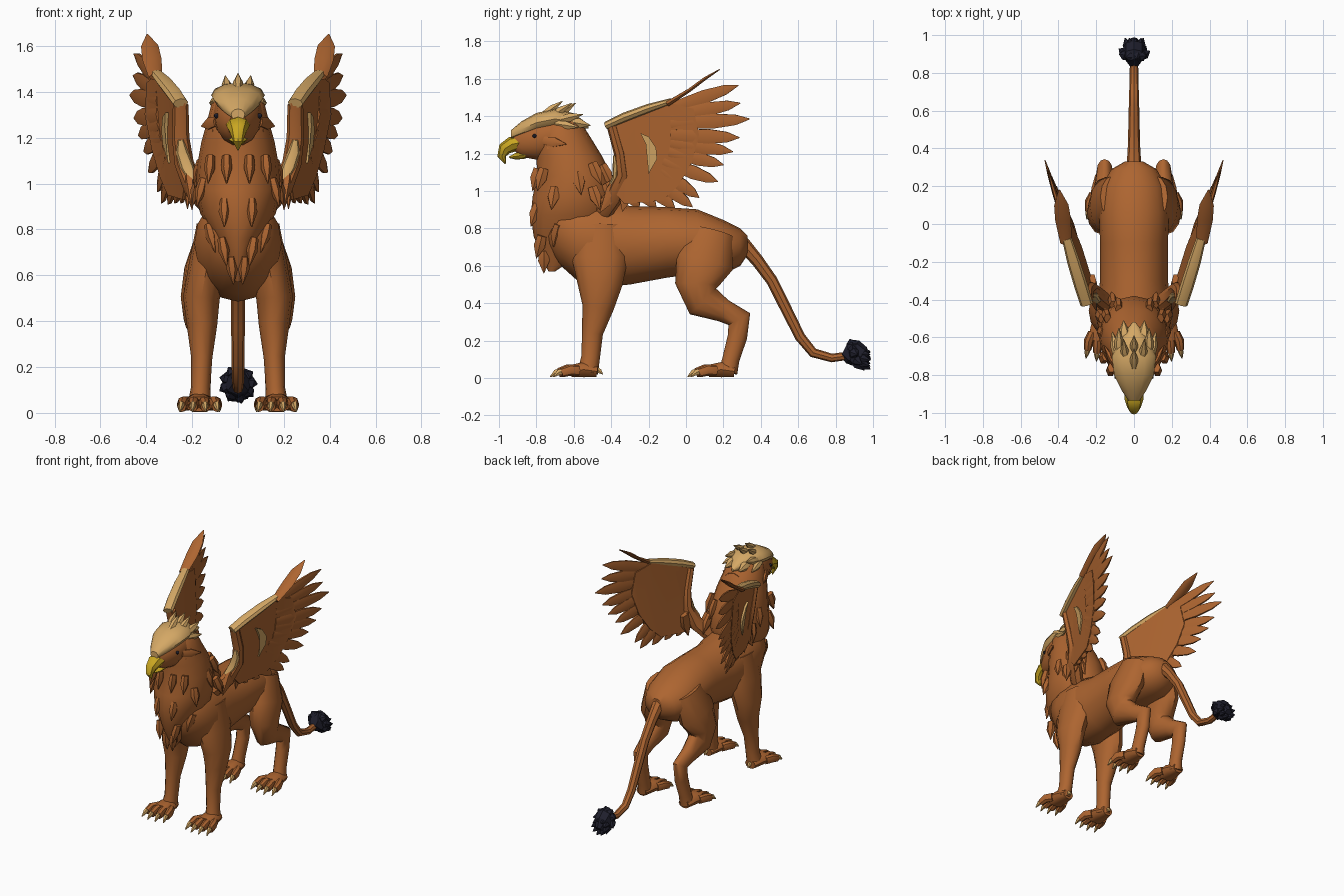
import bpy, bmesh, math
from mathutils import Vector


def material(name, rgb):
    m = bpy.data.materials.new(name)
    m.diffuse_color = (*rgb, 1)
    return m


BROWN = material("brown fur", (0.42, 0.13, 0.03))
TAN = material("pale feather", (0.66, 0.39, 0.13))
YELLOW = material("yellow beak", (0.58, 0.38, 0.015))
DARK = material("dark tuft", (0.014, 0.014, 0.026))
X, Y, Z = Vector((1, 0, 0)), Vector((0, 1, 0)), Vector((0, 0, 1))


def loft(bm, pts, sides=12, axis=None, lateral=X):
    """Skin elliptical rings; each point is (x, y, z, lateral radius, other radius)."""
    rings = []
    for i, p in enumerate(pts):
        c = Vector(p[:3])
        t = axis or (Vector(pts[min(i + 1, len(pts) - 1)][:3])
                     - Vector(pts[max(i - 1, 0)][:3])).normalized()
        ref = lateral if abs(t.dot(lateral)) < 0.95 else Z
        u = (ref - t * ref.dot(t)).normalized()
        v = t.cross(u)
        rings.append([bm.verts.new(c + u * p[3] * math.cos(k * math.tau / sides)
                                   + v * p[4] * math.sin(k * math.tau / sides))
                      for k in range(sides)])
    for r, q in zip(rings, rings[1:]):
        for k in range(sides):
            n = (k + 1) % sides
            bm.faces.new((r[k], r[n], q[n], q[k]))
    bm.faces.new(rings[0])
    bm.faces.new(rings[-1])


def spike(bm, base, tip, r, flat=1.0, lateral=X):
    b, t = Vector(base), Vector(tip)
    m = b.lerp(t, 0.45)
    loft(bm, [(*b, r * flat * 0.8, r * 0.8), (*m, r * flat, r), (*t, 0.002, 0.002)],
         6, lateral=lateral)


def finish(bm, name, mat, mirror=False, angle=40):
    bmesh.ops.recalc_face_normals(bm, faces=bm.faces)
    me = bpy.data.meshes.new(name)
    bm.to_mesh(me)
    bm.free()
    me.materials.append(mat)
    me.polygons.foreach_set("use_smooth", [True] * len(me.polygons))
    me.set_sharp_from_angle(angle=math.radians(angle))
    ob = bpy.data.objects.new(name, me)
    bpy.context.collection.objects.link(ob)
    if mirror:
        ob.modifiers.new("Mirror", "MIRROR").use_mirror_merge = False
    return ob


def tube(name, pts, mat, mirror=False, sides=12, axis=None):
    bm = bmesh.new()
    loft(bm, pts, sides, axis)
    finish(bm, name, mat, mirror)


# Torso, rump to breast
tube("torso", [(0, y, z, a, b) for y, z, a, b in (
    (.33, .71, .05, .05), (.29, .70, .12, .10), (.2, .70, .17, .145),
    (.06, .73, .185, .172), (-.1, .725, .18, .188), (-.3, .71, .18, .21),
    (-.45, .72, .195, .235), (-.58, .74, .19, .22), (-.68, .78, .15, .17),
    (-.74, .80, .08, .10))], BROWN, sides=16, axis=Y)

# Neck and tapering breast bib: height, front y, back y, half width
tube("neck", [(0, (f + b) / 2, z, w, (b - f) / 2) for z, f, b, w in (
    (.57, -.735, -.70, .01), (.65, -.775, -.58, .05), (.76, -.815, -.45, .10),
    (.87, -.83, -.39, .165), (.97, -.82, -.38, .185), (1.08, -.795, -.40, .178),
    (1.18, -.80, -.445, .16), (1.27, -.80, -.50, .135), (1.35, -.78, -.55, .115),
    (1.40, -.74, -.60, .07))], BROWN, sides=16, axis=Z)

# Head and pale crown
tube("head", [(0, y, z, a, b) for y, z, a, b in (
    (-.92, 1.265, .035, .05), (-.88, 1.265, .06, .085), (-.8, 1.28, .098, .115),
    (-.7, 1.30, .112, .12), (-.6, 1.29, .11, .10), (-.53, 1.26, .07, .06))],
    BROWN, sides=14, axis=Y)
tube("crown", [(0, y, z, a, b) for y, z, a, b in (
    (-.52, 1.345, .008, .01), (-.6, 1.37, .07, .045), (-.7, 1.385, .117, .055),
    (-.8, 1.365, .105, .052), (-.88, 1.33, .066, .042), (-.935, 1.30, .03, .025))],
    TAN, axis=Y)
bm = bmesh.new()
spike(bm, (0, -.76, 1.41), (0, -.66, 1.48), .022)
spike(bm, (0, -.68, 1.41), (0, -.59, 1.47), .022)
for s in (-1, 1):
    spike(bm, (.045 * s, -.72, 1.40), (.055 * s, -.61, 1.47), .022)
    spike(bm, (.08 * s, -.68, 1.38), (.08 * s, -.55, 1.41), .025)
    spike(bm, (.05 * s, -.62, 1.37), (.055 * s, -.51, 1.35), .03)
    spike(bm, (.09 * s, -.70, 1.36), (.115 * s, -.57, 1.34), .025)
finish(bm, "crest_feathers", TAN)

# Hooked beak, upper and lower
tube("upper_beak", [(0, -.88, 1.26, .052, .035), (0, -.93, 1.25, .05, .042),
                    (0, -.97, 1.225, .036, .036), (0, -.985, 1.185, .022, .024),
                    (0, -.965, 1.145, .003, .003)], YELLOW, sides=8)
tube("lower_beak", [(0, -.86, 1.195, .042, .022), (0, -.91, 1.185, .03, .018),
                    (0, -.945, 1.18, .004, .004)], YELLOW, sides=8)

# Small dark eyes and cheek tufts
bm = bmesh.new()
bmesh.ops.create_uvsphere(bm, u_segments=8, v_segments=6, radius=.011)
bmesh.ops.translate(bm, verts=bm.verts, vec=(.094, -.81, 1.295))
finish(bm, "eye", DARK, True)
bm = bmesh.new()
spike(bm, (.095, -.76, 1.27), (.16, -.64, 1.25), .03, .6)
spike(bm, (.10, -.74, 1.23), (.14, -.62, 1.19), .03, .5)
finish(bm, "cheek_tuft", BROWN, True)

# Ruff feathers round neck and breast
bm = bmesh.new()
for x, y, z, dx, dy in ((.06, -.79, .93, 0, -.04), (.12, -.76, 1.12, .01, -.035),
                        (.05, -.79, 1.12, 0, -.03), (.07, -.77, .76, -.02, -.03),
                        (.15, -.70, 1.02, .03, -.02), (.16, -.58, 1.10, .03, .02),
                        (.14, -.50, 1.15, .02, .05), (.08, -.45, 1.14, .01, .06),
                        (.17, -.50, 1.02, .03, .04), (.11, -.43, 1.04, .01, .07),
                        (.03, -.76, .68, -.01, 0), (.13, -.68, .82, -.03, -.03)):
    spike(bm, (x, y, z), (x + dx, y + dy, z - .12), .035, .7)
finish(bm, "ruff_feathers", BROWN, True)

# Legs
tube("front_leg", [(.12, -.46, .82, .06, .13), (.135, -.46, .64, .08, .15),
                   (.16, -.46, .5, .08, .12), (.157, -.47, .38, .066, .085),
                   (.158, -.50, .24, .046, .056), (.163, -.51, .11, .042, .05),
                   (.17, -.525, .03, .05, .055)], BROWN, True)
tube("hind_leg", [(.11, .14, .78, .07, .12), (.15, .10, .62, .085, .155),
                  (.165, .06, .5, .085, .118), (.165, .09, .41, .072, .098),
                  (.16, .2, .36, .05, .062), (.155, .285, .315, .042, .066),
                  (.155, .275, .22, .04, .052), (.16, .24, .1, .04, .046),
                  (.165, .225, .03, .045, .05)], BROWN, True)

# Paws with four toes and pale claws
for name, cx, cy in (("front", .17, -.525), ("hind", .165, .21)):
    paw, claws = bmesh.new(), bmesh.new()
    loft(paw, [(cx, cy + .05, .035, .04, .032), (cx, cy - .02, .045, .06, .043),
               (cx, cy - .09, .038, .07, .034)], 10)
    for d in (-.07, -.024, .024, .07):
        k = .025 * abs(d) / .07
        loft(paw, [(cx + d * .7, cy - .05, .04, .024, .03),
                   (cx + d, cy - .12 + k, .042, .026, .03),
                   (cx + d * 1.08, cy - .165 + k, .028, .02, .025)], 8)
        loft(claws, [(cx + d * 1.04, cy - .145 + k, .042, .014, .018),
                     (cx + d * 1.12, cy - .18 + k, .03, .014, .017),
                     (cx + d * 1.2, cy - .21 + k, .006, .003, .003)], 6)
    if name == "front":
        spike(claws, (cx, cy + .05, .05), (cx, cy + .08, .02), .014)
    finish(paw, name + "_paw", BROWN, True)
    finish(claws, name + "_claws", TAN, True)

# Tail with dark spiky tuft
tube("tail", [(0, y, z, r, r) for y, z, r in (
    (.24, .75, .05), (.31, .71, .04), (.38, .63, .034), (.46, .52, .031),
    (.53, .38, .03), (.61, .22, .028), (.68, .135, .026), (.78, .107, .023),
    (.87, .12, .022))], BROWN, sides=8)
bm = bmesh.new()
loft(bm, [(0, .85, .16, .03, .05), (0, .89, .14, .062, .07), (0, .93, .115, .06, .062),
          (0, .97, .08, .025, .028)], 8)
for i in range(9):
    a = i * math.tau / 9
    dx, dz = math.cos(a), math.sin(a)
    spike(bm, (.035 * dx, .89, .135 + .035 * dz),
          (.085 * dx, .915 - .04 * dz, .125 + .085 * dz), .03)
    spike(bm, (.03 * dx, .92, .11 + .03 * dz),
          (.05 * dx, .985, .095 + .05 * dz), .024)
finish(bm, "tail_tuft", DARK, angle=20)


# Wings lie on a gently slanted sheet
def on_wing(y, z, off=0):
    return Vector((.25 + .3 * (y + .4) - .12 * max(0, 1.3 - z) + off, y, z))


WING_N = Vector((1, -.3, -.06)).normalized()


def plate(name, outline, half, mat):
    bm = bmesh.new()
    a = [bm.verts.new(on_wing(y, z, half)) for y, z in outline]
    b = [bm.verts.new(on_wing(y, z, -half)) for y, z in outline]
    bm.faces.new(a)
    bm.faces.new(b[::-1])
    for i in range(len(a)):
        j = (i + 1) % len(a)
        bm.faces.new((a[i], b[i], b[j], a[j]))
    bmesh.ops.triangulate(bm, faces=[f for f in bm.faces if len(f.verts) > 4])
    finish(bm, name, mat, True)


plate("wing_panel", ((-.42, 1.35), (-.25, 1.42), (-.08, 1.47), (.04, 1.44), (.07, 1.3),
                     (.03, 1.15), (-.04, 1.03), (-.12, .95), (-.33, .93), (-.38, .99),
                     (-.335, 1.1), (-.38, 1.22)), .016, BROWN)
plate("wing_marking", ((-.245, 1.31), (-.20, 1.29), (-.16, 1.23), (-.155, 1.17),
                       (-.19, 1.11), (-.20, 1.09), (-.19, 1.18), (-.215, 1.25)), .0205, TAN)

bm = bmesh.new()
for by, bz, ty, tz, w in ((-.12, 1.43, .28, 1.565, .042), (-.08, 1.40, .29, 1.47, .042),
                          (-.08, 1.36, .34, 1.385, .045), (-.08, 1.30, .285, 1.285, .045),
                          (-.08, 1.26, .25, 1.21, .042), (-.09, 1.21, .20, 1.14, .042),
                          (-.12, 1.16, .17, 1.05, .042), (-.13, 1.11, .07, .965, .04),
                          (-.17, 1.07, .035, .915, .04), (-.22, 1.04, -.06, .91, .04),
                          (-.28, 1.03, -.16, .915, .04), (-.32, 1.0, -.25, .915, .035)):
    b, t = on_wing(by, bz), on_wing(ty, tz)
    m, q = b.lerp(t, .55), b.lerp(t, .82)
    loft(bm, [(*b, .012, w * .7), (*m, .014, w), (*q, .010, w * .72), (*t, .002, .003)],
         6, lateral=WING_N)
# Leading feather, turned broadside to the front
loft(bm, [(.36, -.10, 1.465, .03, .016), (.375, .02, 1.54, .042, .011),
          (.385, .10, 1.60, .038, .01), (.395, .18, 1.65, .004, .003)], 6)
finish(bm, "wing_feathers", BROWN, True)

tube("wing_arm", [(.12, -.44, .89, .04, .05), (.19, -.385, .97, .045, .05),
                  (.235, -.34, 1.09, .042, .035), (.25, -.355, 1.2, .038, .03),
                  (.25, -.395, 1.345, .034, .028)], BROWN, True, 8)
tube("wing_leading_edge", [(.25, -.425, 1.35, .034, .022), (.28, -.33, 1.393, .036, .026),
                           (.32, -.2, 1.442, .034, .024), (.355, -.08, 1.48, .026, .016)],
     TAN, True, 8)
tube("wing_lower_edge", [(.195, -.405, 1.01, .022, .02), (.222, -.372, 1.07, .03, .022),
                         (.245, -.372, 1.14, .026, .02), (.25, -.38, 1.19, .012, .01)],
     TAN, True, 8)
# Shoulder covert feathers at the wing root
bm = bmesh.new()
spike(bm, (.22, -.33, 1.08), (.20, -.46, .885), .05, .5)
spike(bm, (.22, -.30, 1.06), (.22, -.34, .89), .05, .5)
finish(bm, "wing_root_feathers", BROWN, True)
